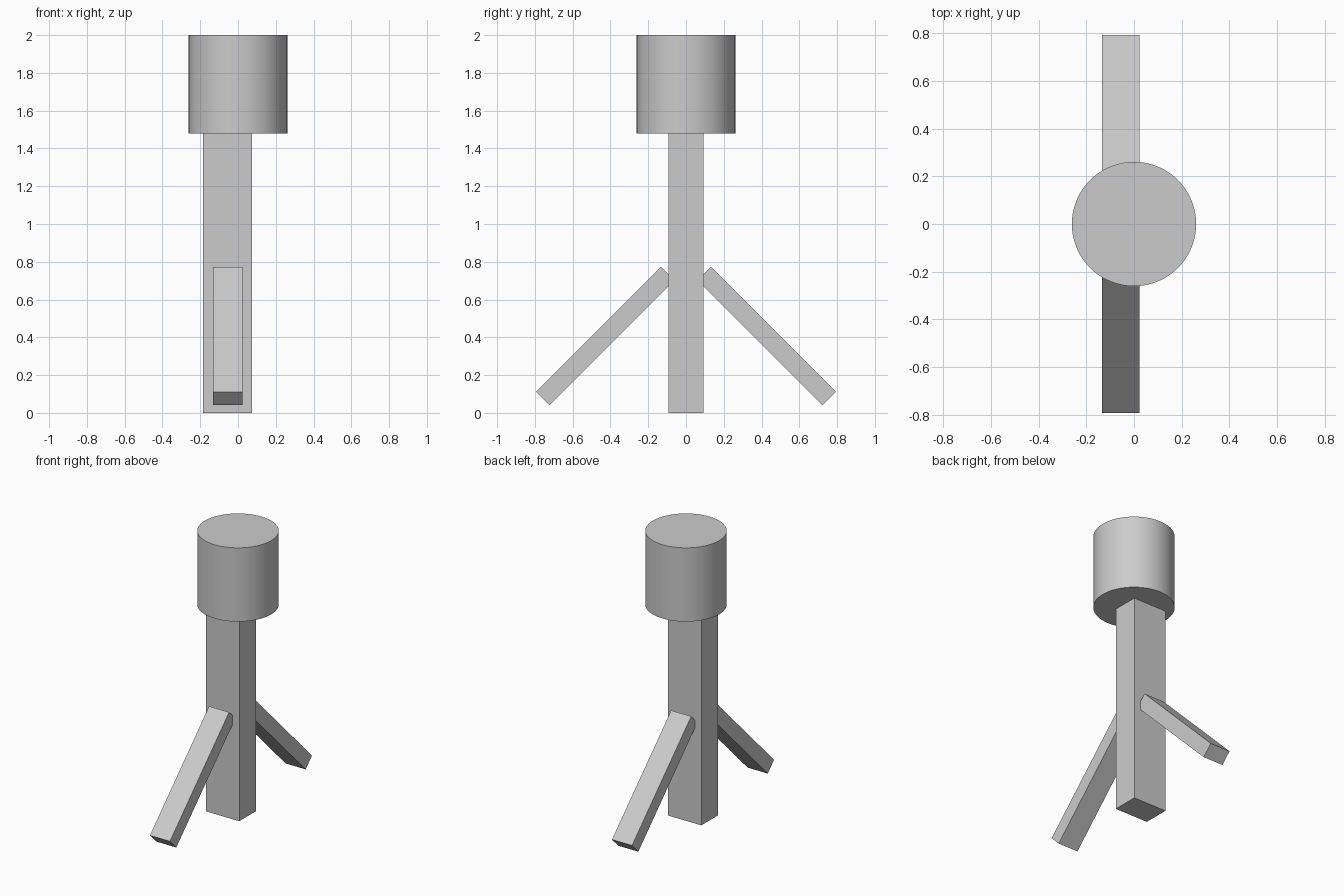
import bpy
from math import radians

cube = bpy.data.objects.get("Cube")
if cube:
    bpy.data.objects.remove(cube, do_unlink=True)

# Single plain grey
grey = bpy.data.materials.new("plain_grey")
grey.use_nodes = True
colour = (0.6, 0.6, 0.6, 1)
grey.diffuse_color = colour
grey.node_tree.nodes["Principled BSDF"].inputs["Base Color"].default_value = colour


def box(name, centre, size, tilt=0):
    """Add a box of the given size, tilted about x."""
    bpy.ops.mesh.primitive_cube_add(size=1, location=centre, rotation=(radians(tilt), 0, 0))
    obj = bpy.context.object
    obj.name = name
    obj.scale = size
    bpy.ops.object.transform_apply(location=False, rotation=False, scale=True)
    obj.data.materials.append(grey)
    return obj


# Upright post, set slightly to the right of the head's axis
box("post", (-0.055, 0, 0.74), (0.26, 0.185, 1.48))

# Slanting struts, front and back
for name, side in (("front_strut", -1), ("back_strut", 1)):
    box(name, (-0.055, side * 0.428, 0.407), (0.157, 0.1, 0.935), side * 45)

# Cylindrical head
bpy.ops.mesh.primitive_cylinder_add(vertices=64, radius=0.261, depth=0.522, location=(0, 0, 1.739))
head = bpy.context.object
head.name = "head"
head.data.materials.append(grey)
bpy.ops.object.shade_smooth_by_angle(angle=radians(30))
